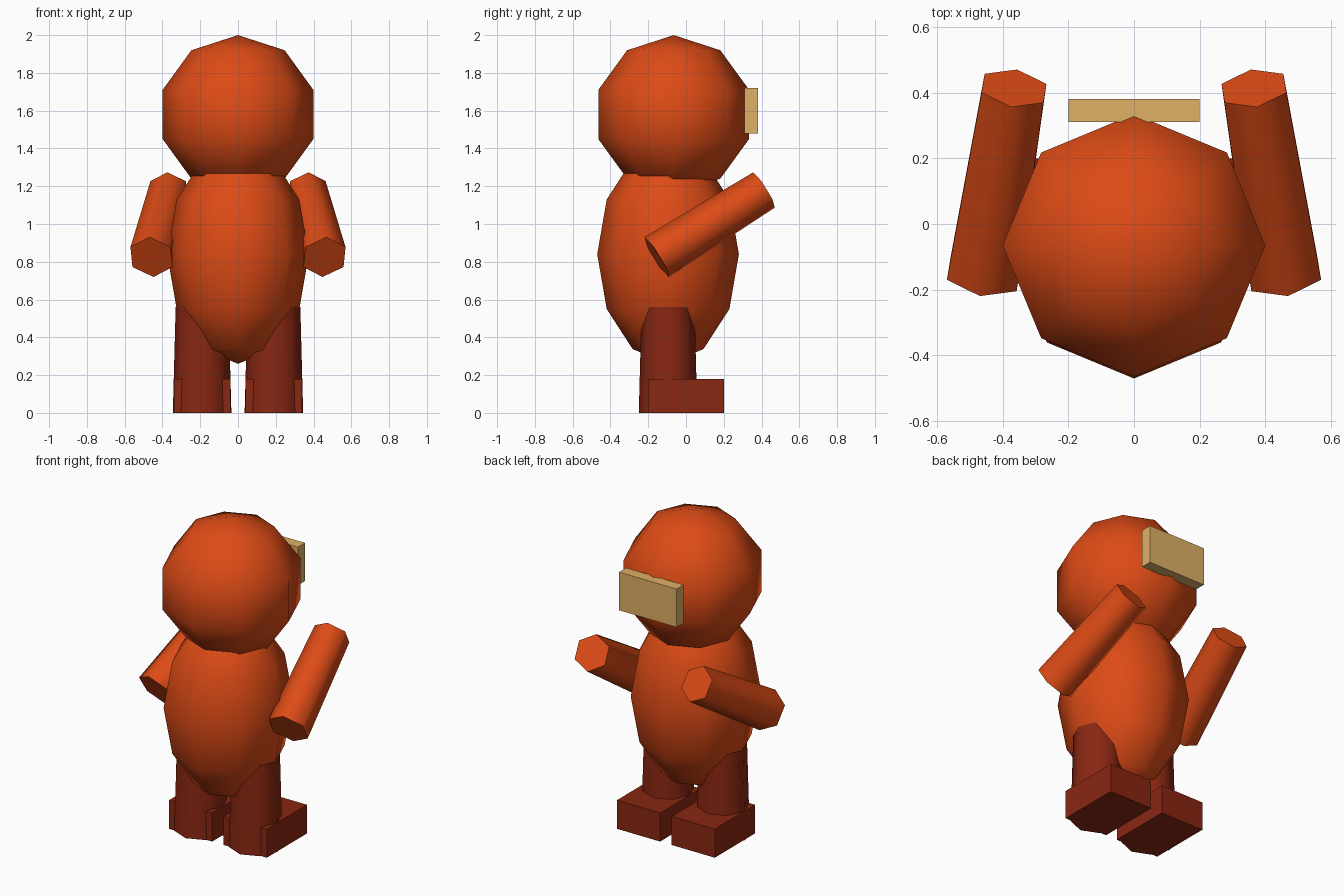
import bpy, bmesh
from math import radians
from mathutils import Vector, Matrix

if "Cube" in bpy.data.objects:
    bpy.data.objects.remove(bpy.data.objects["Cube"])


def material(name, rgb):
    mat = bpy.data.materials.new(name)
    mat.diffuse_color = (*rgb, 1)
    mat.use_nodes = True
    mat.node_tree.nodes["Principled BSDF"].inputs["Base Color"].default_value = mat.diffuse_color
    return mat


ORANGE = material("orange", (0.72, 0.07, 0.008))
DARK_RED = material("dark_red", (0.25, 0.02, 0.006))
TAN = material("tan", (0.74, 0.44, 0.13))


def finish(name, bm, mat, smooth=True):
    mesh = bpy.data.meshes.new(name)
    bm.to_mesh(mesh)
    bm.free()
    mesh.materials.append(mat)
    if smooth:
        mesh.shade_smooth()
        mesh.set_sharp_from_angle(angle=radians(65))
    obj = bpy.data.objects.new(name, mesh)
    bpy.context.collection.objects.link(obj)
    return obj


def ball(name, centre, radii, rings, mat):
    bm = bmesh.new()
    m = Matrix.Translation(centre) @ Matrix.Diagonal((*radii, 1))
    bmesh.ops.create_uvsphere(bm, u_segments=8, v_segments=rings, radius=1, matrix=m)
    finish(name, bm, mat)


def limb(name, start, end, r1, r2, sides, mat):
    a, b = Vector(start), Vector(end)
    axis = b - a
    rot = axis.to_track_quat('Z', 'Y').to_matrix().to_4x4()
    bm = bmesh.new()
    bmesh.ops.create_cone(bm, cap_ends=True, segments=sides, radius1=r1, radius2=r2,
                          depth=axis.length, matrix=Matrix.Translation((a + b) / 2) @ rot)
    finish(name, bm, mat)


def box(name, lo, hi, mat):
    lo, hi = Vector(lo), Vector(hi)
    bm = bmesh.new()
    m = Matrix.Translation((lo + hi) / 2) @ Matrix.Diagonal((*(hi - lo), 1))
    bmesh.ops.create_cube(bm, size=1, matrix=m)
    finish(name, bm, mat, smooth=False)


# Head, egg-shaped body and the plate on the back of the head
ball("head", (0, -0.065, 1.58), (0.42, 0.42, 0.42), 5, ORANGE)
ball("body", (0, -0.095, 0.84), (0.375, 0.375, 0.58), 6, ORANGE)
box("head_plate", (-0.2, 0.31, 1.48), (0.2, 0.38, 1.72), TAN)

# Arms, legs and feet on both sides
for side, s in (("left", -1), ("right", 1)):
    limb(side + "_arm", (s * 0.458, -0.155, 0.825), (s * 0.365, 0.413, 1.18),
         0.124, 0.11, 6, ORANGE)
    limb(side + "_leg", (s * 0.19, -0.095, 0), (s * 0.19, -0.095, 0.56),
         0.155, 0.14, 8, DARK_RED)
    x0, x1 = sorted((s * 0.04, s * 0.34))
    box(side + "_foot", (x0, -0.2, 0), (x1, 0.2, 0.18), DARK_RED)
